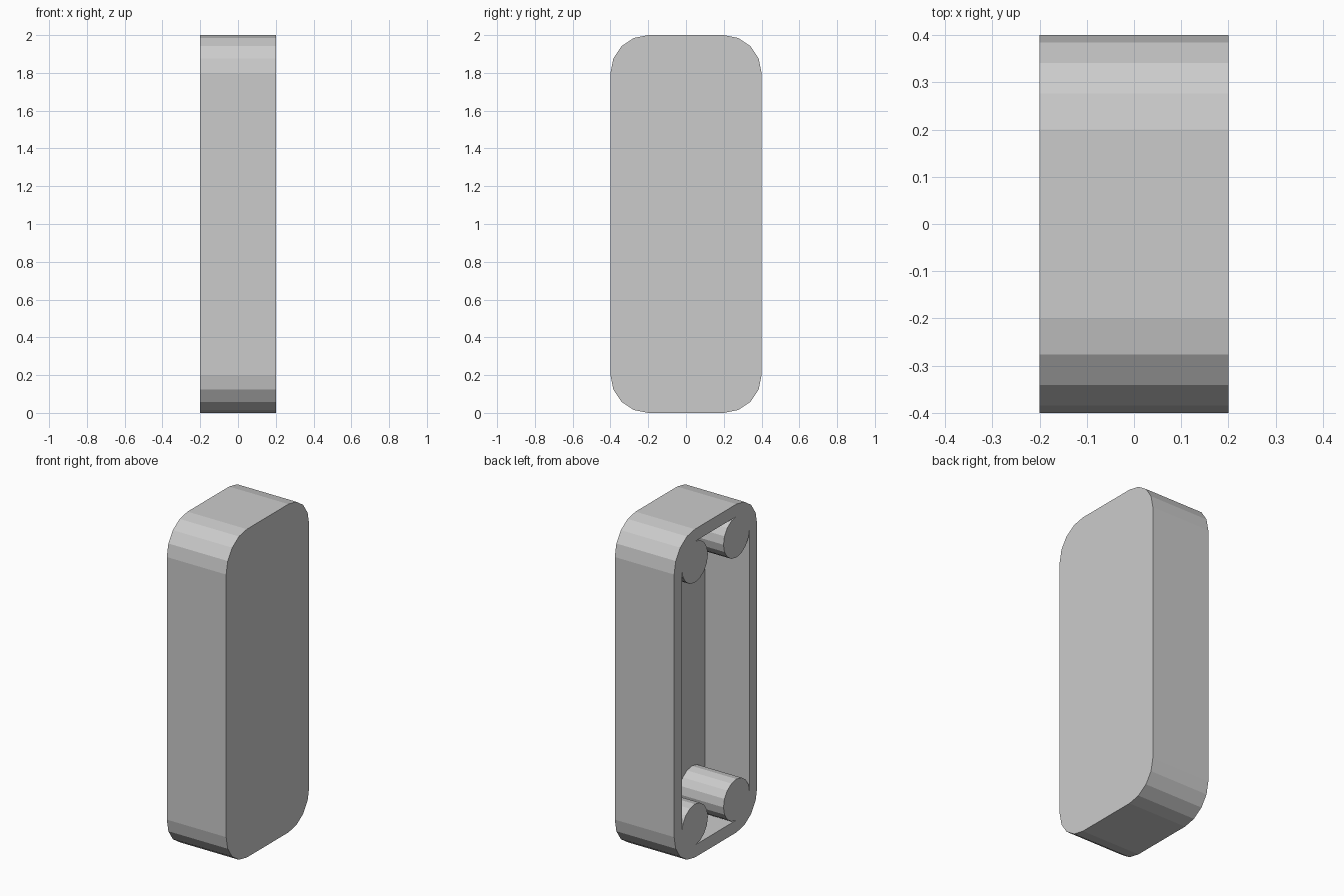
import bpy, bmesh
from math import sin, cos, radians

if "Cube" in bpy.data.objects:
    bpy.data.objects.remove(bpy.data.objects["Cube"])

OPEN_X, FLOOR_X, CLOSED_X = -0.2, 0.1, 0.2
RADIUS, POST_R = 0.2, 0.125
# corner arc centres (y, z) with the start angle of each outer quarter
CORNERS = [(0.2, 1.8, 0), (-0.2, 1.8, 90), (-0.2, 0.2, 180), (0.2, 0.2, 270)]


def profile(radius, sweep, steps):
    """Corner arcs joined by straight sides; a negative sweep goes round the inner side."""
    pts = []
    for cy, cz, start in CORNERS:
        for i in range(steps + 1):
            a = radians(start + sweep * i / steps)
            pts.append((cy + radius * cos(a), cz + radius * sin(a)))
    return pts


def ring(bm, pts, x):
    verts = [bm.verts.new((x, y, z)) for y, z in pts]
    n = len(verts)
    edges = [bm.edges.new((verts[i], verts[(i + 1) % n])) for i in range(n)]
    return verts, edges


def walls(bm, a, b):
    n = len(a)
    for i in range(n):
        j = (i + 1) % n
        bm.faces.new((a[i], a[j], b[j], b[i]))


bm = bmesh.new()

# outer rounded shell with closed face
outer = profile(RADIUS, 90, 4)
back, _ = ring(bm, outer, CLOSED_X)
rim, rim_edges = ring(bm, outer, OPEN_X)
walls(bm, back, rim)
bm.faces.new(back)

# cavity that leaves a round post standing in each corner
cavity = profile(POST_R, -270, 12)
floor, _ = ring(bm, cavity, FLOOR_X)
mouth, mouth_edges = ring(bm, cavity, OPEN_X)
walls(bm, floor, mouth)
bm.faces.new(floor)

# flat rim flush with the post ends
bmesh.ops.triangle_fill(bm, edges=rim_edges + mouth_edges, use_beauty=True)
bmesh.ops.recalc_face_normals(bm, faces=bm.faces)

mesh = bpy.data.meshes.new("casing_with_posts")
bm.to_mesh(mesh)
bm.free()
bpy.context.collection.objects.link(bpy.data.objects.new("casing_with_posts", mesh))
